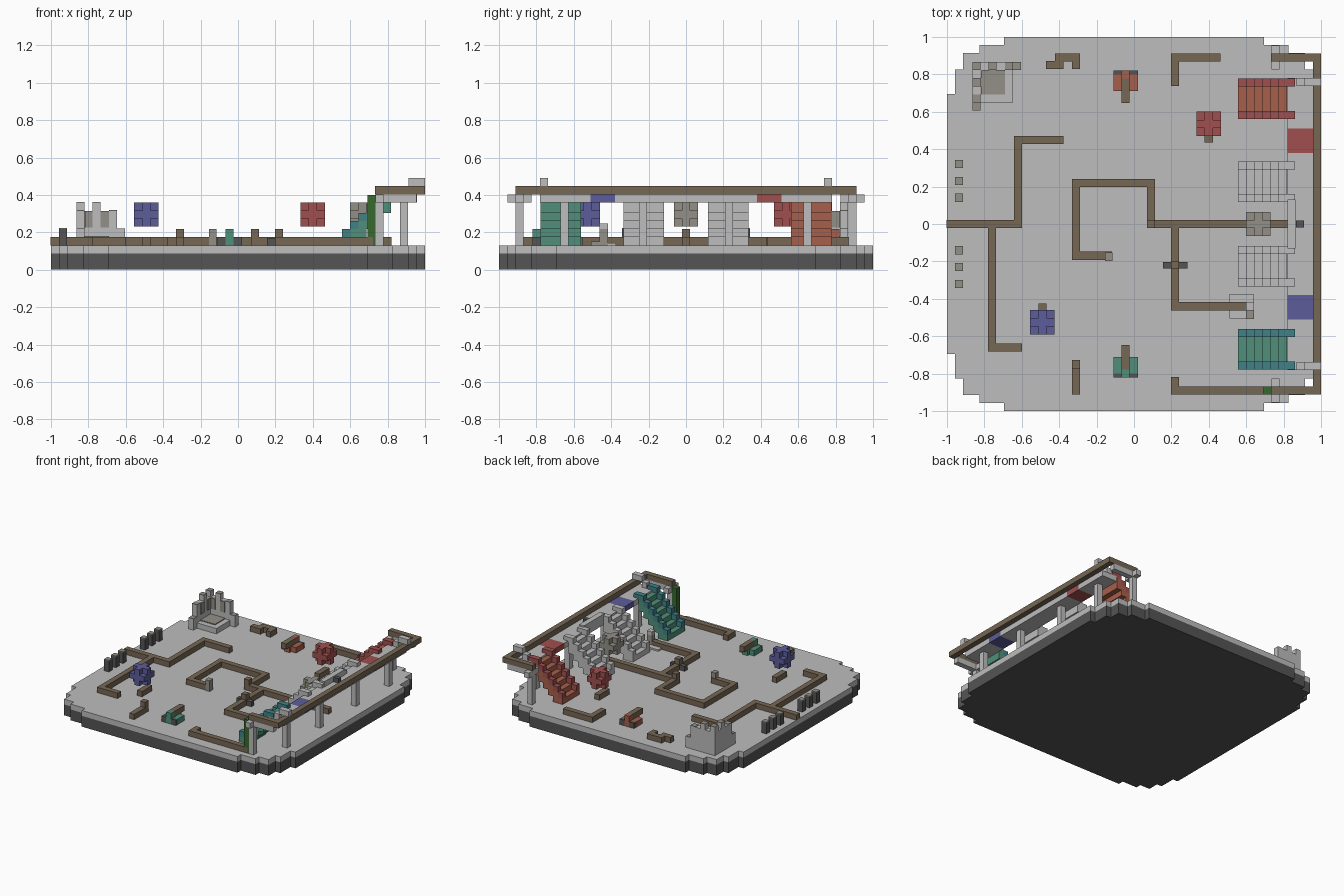
import bpy
import bmesh
from mathutils import Matrix, Vector

if "Cube" in bpy.data.objects:
    bpy.data.objects.remove(bpy.data.objects["Cube"], do_unlink=True)

U = 2 / 46        # edge of one block
FLOOR = 3 * U     # top of the base
DECK = 0.36       # underside of the raised walkway


def material(name, *rgb):
    mat = bpy.data.materials.new(name)
    mat.use_nodes = True
    mat.diffuse_color = (*rgb, 1)
    mat.node_tree.nodes["Principled BSDF"].inputs["Base Color"].default_value = (*rgb, 1)
    return mat


light = material("light_stone", .51, .51, .51)
dark = material("dark_stone", .09, .09, .09)
warm = material("warm_grey", .29, .28, .24)
brown = material("brown", .18, .135, .09)
red = material("red", .35, .08, .077)
orange = material("orange", .39, .115, .07)
teal = material("teal", .053, .22, .24)
green = material("sea_green", .08, .275, .195)
blue = material("blue", .107, .107, .33)
leaf = material("leaf_green", .038, .14, .026)


def finish(name, bm, mat):
    mesh = bpy.data.meshes.new(name)
    bm.to_mesh(mesh)
    bm.free()
    mesh.materials.append(mat)
    obj = bpy.data.objects.new(name, mesh)
    bpy.context.collection.objects.link(obj)


def part(name, mat, boxes):
    """One object from boxes given as (low corner, high corner)."""
    bm = bmesh.new()
    for low, high in boxes:
        low, high = Vector(low), Vector(high)
        matrix = Matrix.Translation((low + high) / 2) @ Matrix.Diagonal((*(high - low), 1))
        bmesh.ops.create_cube(bm, size=1, matrix=matrix)
    finish(name, bm, mat)


def block(x, y, level=0, sx=1, sy=1, sz=1, ground=FLOOR):
    """Box centred on x, y; level and sizes are counted in blocks."""
    half = Vector((sx, sy, 0)) * U / 2
    base = Vector((x, y, ground + level * U))
    return base - half, base + half + Vector((0, 0, sz * U))


def path(points, ground=FLOOR):
    """Square bars along an axis-aligned path."""
    bars = []
    for a, b in zip(points, points[1:]):
        low = (min(a[0], b[0]) - U / 2, min(a[1], b[1]) - U / 2, ground)
        high = (max(a[0], b[0]) + U / 2, max(a[1], b[1]) + U / 2, ground + U)
        bars.append((low, high))
    return bars


# Base: stepped round slab in two layers
def slab(name, mat, bottom, top):
    corner = [(23, 16), (22, 16), (22, 19), (21, 19), (21, 21), (19, 21), (19, 22), (16, 22), (16, 23)]
    mirrored = [(-x, y) for x, y in reversed(corner)]
    outline = corner + mirrored
    outline += [(-x, -y) for x, y in outline]
    bm = bmesh.new()
    face = bm.faces.new([bm.verts.new((x * U, y * U, bottom * U)) for x, y in outline])
    grown = bmesh.ops.extrude_face_region(bm, geom=[face])["geom"]
    verts = [v for v in grown if isinstance(v, bmesh.types.BMVert)]
    bmesh.ops.translate(bm, verts=verts, vec=(0, 0, (top - bottom) * U))
    bmesh.ops.recalc_face_normals(bm, faces=bm.faces)
    finish(name, bm, mat)


slab("base_lower", dark, 0, 2)
slab("base_floor", light, 2, 3)

# Low walls
walls = {
    "west_wall": [(-.98, 0), (-.62, 0), (-.62, .45), (-.4, .45)],
    "southwest_wall": [(-.76, 0), (-.76, -.66), (-.62, -.66)],
    "centre_wall": [(-.14, -.17), (-.31, -.17), (-.31, .22), (.09, .22), (.09, 0), (.8, 0)],
    "east_wall": [(.22, 0), (.22, -.44), (.58, -.44)],
    "front_wall": [(.22, -.84), (.22, -.89), (.7, -.89)],
    "front_short_wall": [(-.31, -.75), (-.31, -.89)],
    "back_hook_wall": [(-.45, .85), (-.4, .85), (-.4, .89), (-.31, .89), (-.31, .85)],
    "back_wall": [(.22, .76), (.22, .89), (.44, .89)],
}
for name, points in walls.items():
    part(name, brown, path(points))
part("wall_caps", brown, [block(.09, 0, 1), block(.22, -.22, 1), block(-.31, -.75, 1)])
part("wall_end_post", warm, [block(-.135, -.175, 0, .9, 1, 2)])
part("wall_cross_bar", dark, [block(.22, -.22, 0, 3, .8, .9)])

# Row of pillars at the left edge
for side in (-1, 1):
    spots = [(-.935, side * y) for y in (.14, .23, .32)]
    part("edge_pillars", dark, [block(x, y, 0, 1, 1, 2) for x, y in spots])
    part("edge_pillar_caps", warm, [block(x, y, 2, 1, 1, .15) for x, y in spots])

# Notched ball wheels, made of three crossing slabs
for name, mat, x, y in (("red_wheel", red, .4, .535), ("blue_wheel", blue, -.49, -.525),
                        ("grey_wheel", warm, .665, 0)):
    part(name, mat, [block(x, y, 0, 3, 3, 1, .23 + U), block(x, y, 0, 3, 1, 3, .23),
                     block(x, y, 0, 1, 3, 3, .23)])
part("red_wheel_foot", brown, [block(.4, .5, 0, 1, 3)])
part("blue_wheel_foot", brown, [block(-.49, -.49, 0, 1, 3)])

# Two small carts with barrels, facing each other
for name, mat, side in (("orange_cart", orange, 1), ("green_cart", green, -1)):
    x, y = -.045, side * .755
    part(name, mat, [block(x, y, 0, 3, 2 - .01), block(x, y, 0, 1, 3), block(x, y + side * U, 1)])
    part(name + "_barrel", brown, [block(x, y - side * U, 1, 1, 3)])
    part(name + "_wheels", dark, [block(x + s * U, y + side * U) for s in (-1, 1)])

# Ruined corner seat: two stepped walls round a low floor
corner_x, corner_y = -.843, .845
heights = (5.25, 4.25, 5.25, 4.25, 4.25, 2)
seat_walls, insets, merlons = [], [], []
for i, height in enumerate(heights):
    for x, y in ((corner_x + i * U, corner_y), (corner_x, corner_y - i * U)):
        seat_walls.append(block(x, y, 0, 1, 1, height))
        if i % 2 == 0 or i == 5:
            merlons.append(block(x, y, height, 1, 1, .1))
    if i in (1, 3):
        insets.append(block(corner_x + i * U, corner_y - U * .55, 2.2, 1, .2, 2))
        insets.append(block(corner_x + U * .55, corner_y - i * U, 2.2, .2, 1, 2))
part("corner_seat_walls", light, seat_walls)
part("corner_seat_caps", warm, merlons)
part("corner_seat_insets", warm, insets)
part("corner_seat_floor", light, [block(corner_x + 2.5 * U, corner_y - 2.5 * U, 0, 4, 4)])
part("corner_seat_rug", warm, [block(corner_x + 2 * U, corner_y - 2 * U, 1, 3, 3, .15)])

# Small shrine at the end of the east wall
part("shrine_plate", light, [block(.575, -.44, 0, 3, 3, .3)])
part("shrine_post", warm, [block(.62, -.44, 0, 1, 1, 2), block(.62, -.485, 0, 1, 1, .5)])
part("shrine_cap", light, [block(.62, -.44, 2, 1, 1, .7)])


# Staircases: floating treads with one block of rail on both sides
def staircase(name, y, tread_mat, rail_mat):
    treads, rails = [], []
    for i in range(7):
        x = .578 + i * U
        drop = 1 if i else 0
        if i < 6:
            treads.append(block(x, y, i - drop, 1, 5, 1 + drop))
        rails += [block(x, y + s * 2 * U, i + 1 if i < 6 else 6, 1, 1, 1) for s in (-1, 1)]
    part(name + "_treads", tread_mat, treads)
    part(name + "_rails", rail_mat, rails)


staircase("red_stairs", .67, orange, red)
staircase("teal_stairs", -.67, green, teal)
staircase("north_stone_stairs", .225, light, light)
staircase("south_stone_stairs", -.225, light, light)

# Raised walkway with coloured pads, posts, kerb and rail
left, right, top = .82, 22 * U, DECK + U
for name, a, b in (("walkway_front", -.78, -.51), ("walkway_middle", -.38, .38), ("walkway_back", .51, .78)):
    part(name, light, [((left, a, DECK), (right, b, top))])
part("blue_pad", blue, [((left, -.51, DECK), (right, -.38, top))])
part("red_pad", red, [((left, .38, DECK), (right, .51, top))])
part("walkway_kerb", light, [block(left + U / 2, 0, 0, 1, 6, 1, top)])
part("walkway_marker", dark, [block(.887, 0, 0, 1, .8, .8, top)])
part("walkway_posts", light, [((.865, y - U / 2, FLOOR), (.91, y + U / 2, DECK))
                              for y in (-.65, -.23, .23, .65)])
for side in (-1, 1):
    y = side * .89
    part("end_post", light, [((.735, y - U / 2, FLOOR), (.777, y + U / 2, DECK))])
    part("end_beam", light, [block(.756, y, 0, 1, 3, 1, DECK), block(.845, y, 0, 5, 1, 1, DECK)])
    part("rail_bracket", light, [block(.955, side * .76, 1, 2, 1, 1, top),
                                 block(.89, side * .76, 0, 1, 1, 1, top)])
part("walkway_rail", brown, path([(.755, .89), (.978, .89), (.978, -.89), (.755, -.89)], top))
part("green_pole", leaf, [block(.714, -.89, 0, 1, 1, 6.2)])
